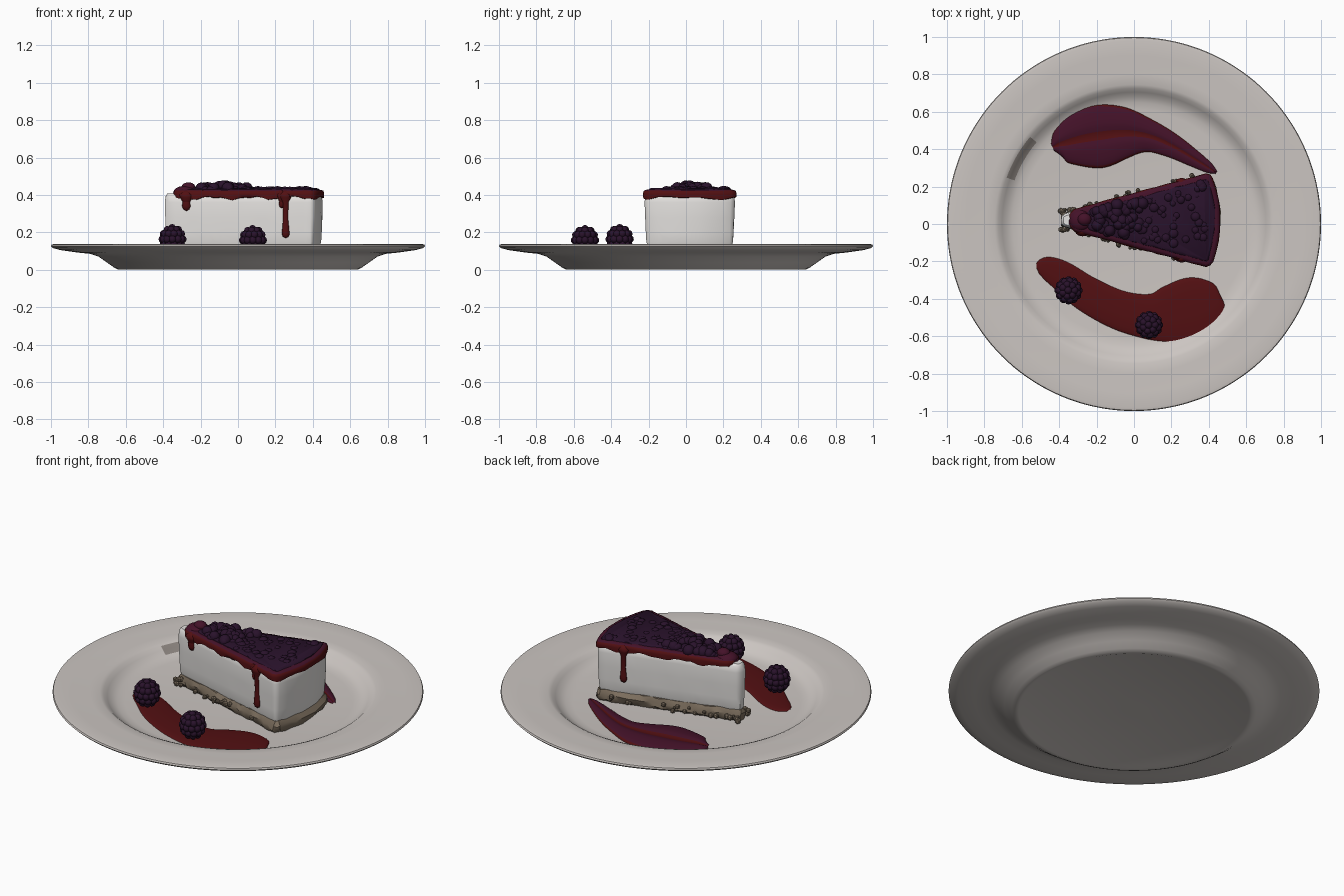
import bpy, bmesh, math, random
from mathutils import Vector, Matrix

if "Cube" in bpy.data.objects:
    bpy.data.objects.remove(bpy.data.objects["Cube"])
random.seed(4)
FLOOR = 0.07   # height of the plate's well
CY = 0.02      # the slice's centre line


def mat(name, r, g, b):
    m = bpy.data.materials.new(name)
    m.diffuse_color = (r, g, b, 1)
    m.use_nodes = True
    m.node_tree.nodes["Principled BSDF"].inputs["Base Color"].default_value = m.diffuse_color
    return m


CERAMIC = mat("warm white ceramic", 0.60, 0.56, 0.535)
STREAK = mat("grey streak", 0.27, 0.24, 0.22)
CREAM = mat("cream filling", 0.78, 0.76, 0.74)
CRUST = mat("biscuit crust", 0.20, 0.155, 0.11)
RED = mat("red sauce", 0.085, 0.005, 0.006)
MAGENTA = mat("plum sauce", 0.058, 0.006, 0.022)
BERRY = mat("dark berry", 0.022, 0.006, 0.024)


def finish(name, bm, mats, angle=45, rule=None):
    bmesh.ops.recalc_face_normals(bm, faces=bm.faces)
    if rule:
        bm.normal_update()
        for f in bm.faces:
            f.material_index = rule(f)
    me = bpy.data.meshes.new(name)
    bm.to_mesh(me)
    bm.free()
    for m in mats:
        me.materials.append(m)
    me.shade_smooth()
    me.set_sharp_from_angle(angle=math.radians(angle))
    ob = bpy.data.objects.new(name, me)
    bpy.context.collection.objects.link(ob)
    return ob


def loft(bm, rings, closed=True):
    """Skin a list of equal-length rings; cap both ends when closed."""
    vs = [[bm.verts.new(p) for p in r] for r in rings]
    n = len(vs[0])
    for a, b in zip(vs, vs[1:]):
        for i in range(n if closed else n - 1):
            j = (i + 1) % n
            bm.faces.new((a[i], a[j], b[j], b[i]))
    if closed:
        bm.faces.new(vs[0])
        bm.faces.new(vs[-1])


def lathe_rings(profile, n, sx=1, sy=1, at=(0, 0)):
    return [[(at[0] + r * sx * math.cos(2 * math.pi * i / n),
              at[1] + r * sy * math.sin(2 * math.pi * i / n), z) for i in range(n)]
            for r, z in profile]


def ball(bm, c, r, scale=(1, 1, 1), seg=10):
    m = Matrix.Translation(c) @ Matrix.Diagonal((*scale, 1))
    bmesh.ops.create_uvsphere(bm, u_segments=seg, v_segments=max(6, seg * 2 // 3), radius=r, matrix=m)


# Plate, turned from one profile
bm = bmesh.new()
loft(bm, lathe_rings([(0.05, 0.008), (0.60, 0.008), (0.622, 0), (0.64, 0), (0.66, 0.01), (0.70, 0.038),
                      (0.745, 0.07), (0.79, 0.085), (0.86, 0.092), (0.95, 0.105), (0.99, 0.116),
                      (1.0, 0.126), (0.996, 0.135), (0.98, 0.138), (0.90, 0.134), (0.80, 0.132),
                      (0.745, 0.13), (0.725, 0.122), (0.705, 0.105), (0.68, 0.086), (0.65, 0.075),
                      (0.61, FLOOR), (0.05, FLOOR)], 144))


def plate_rule(f):
    c = f.calc_center_median()
    a, r = math.degrees(math.atan2(c.y, c.x)), c.xy.length
    return int(141 < a < 160 and 0.69 < r < 0.726 and c.z > 0.085)


finish("plate", bm, [CERAMIC, STREAK], 40, plate_rule)


# Wedge outline shared by the slice layers
def half(x):
    return 0.04 + 0.205 * (x + 0.36) / 0.76


def outline(d=0.0, x0=-0.37):
    side = [(x0 - 0.02, half(x0) * 0.55)]
    side += [(x0 + (0.385 - x0) * i / 22, half(x0 + (0.385 - x0) * i / 22)) for i in range(23)]
    side += [(0.402, 0.236)]
    side += [(0.455 - 0.05 * (y / 0.24) ** 2, y) for y in (0.218, 0.17, 0.11, 0.05)]
    pts = [Vector(p) for p in side] + [Vector((x, -y)) for x, y in reversed(side)]
    out = []
    for i, p in enumerate(pts):
        t = (pts[(i + 1) % len(pts)] - pts[i - 1]).normalized()
        out.append(p + Vector((-t.y, t.x)) * d)
    return out


def layer(levels, jitter=0.0, x0=-0.37, wave=0.0):
    rings = []
    for k, (d, z) in enumerate(levels):
        ring = []
        for i, p in enumerate(outline(d, x0)):
            j = lambda: random.uniform(-jitter, jitter)
            w = wave * (math.sin(i * 0.9) + 0.6 * math.sin(i * 2.1)) if k < 2 else 0
            ring.append((p.x + j(), p.y + CY + j(), z + w + j() * 0.5))
        rings.append(ring)
    bm = bmesh.new()
    loft(bm, rings)
    return bm


# Crust with loose crumbs near the tip
bm = layer([(-0.012, FLOOR - 0.004), (0.002, 0.085), (0.004, 0.11), (-0.012, 0.135)], 0.008)
for i in range(46):
    x = -0.38 + 0.72 * random.random() ** 2
    s = random.choice((-1, 1))
    r = random.uniform(0.008, 0.018)
    c = (x + random.uniform(-0.015, 0.01), CY + s * (half(x) + random.uniform(-0.005, 0.02)),
         FLOOR + r * 0.6 + random.random() * 0.035)
    bmesh.ops.create_icosphere(bm, subdivisions=1, radius=r, matrix=Matrix.Translation(c))
finish("crust", bm, [CRUST], 35)

# Cream filling, slightly bulging
bm = layer([(-0.016, 0.125), (-0.009, 0.15), (-0.006, 0.20), (-0.002, 0.28), (0, 0.36),
            (-0.004, 0.395), (-0.014, 0.408)], 0.0012)
finish("cream_filling", bm, [CREAM], 50)

# Glaze: red on the sides, plum on top
bm = layer([(-0.004, 0.382), (0.007, 0.384), (0.009, 0.405), (0.004, 0.422), (-0.010, 0.428)],
           0.002, -0.315, 0.007)
finish("glaze", bm, [RED, MAGENTA], 60, lambda f: int(f.normal.z > 0.5))

# Dark berry topping with bumps
bm = layer([(-0.018, 0.42), (-0.022, 0.431), (-0.034, 0.436)], 0.004, -0.25)
for i in range(95):
    x = random.uniform(-0.23, 0.40)
    y = random.uniform(-1, 1) * (half(x) - 0.035)
    r = random.uniform(0.012, 0.026)
    ball(bm, (x, CY + y, 0.430), r, (1.1, 1.1, 0.7))
for i in range(34):   # piled berries toward the tip
    x = random.uniform(-0.2, 0.05)
    y = random.uniform(-1, 1) * (half(x) - 0.03)
    r = random.uniform(0.022, 0.034)
    top = 0.482 - 0.03 * abs(x + 0.08) / 0.12 - 0.02 * abs(y) / 0.1
    ball(bm, (x, CY + y, max(0.435, top - r)), r, seg=12)
finish("berry_topping", bm, [BERRY])

# Sauce blob at the tip
bm = bmesh.new()
ball(bm, (-0.285, CY, 0.415), 0.06, (1, 0.95, 0.55), 20)
ball(bm, (-0.265, CY + 0.005, 0.440), 0.034, (1.1, 1, 0.8), 16)
ball(bm, (-0.32, CY - 0.01, 0.405), 0.03, (1, 1, 0.6), 14)
finish("tip_sauce", bm, [MAGENTA])


# Drips down the cut sides
def drip(name, x, s, z, w):
    prof = [(0.002, z), (0.7 * w, z + 0.3 * w), (w, z + w), (0.9 * w, z + 2 * w),
            (0.65 * w, z + 0.45 * (0.4 - z)), (0.8 * w, 0.36), (1.4 * w, 0.385), (1.6 * w, 0.40), (0.01, 0.424)]
    bm = bmesh.new()
    loft(bm, lathe_rings(prof, 16, 1, 0.65, (x, CY + s * (half(x) - 0.002))))
    finish(name, bm, [RED], 60)


drip("front_drip_long", 0.255, -1, 0.17, 0.021)
drip("front_drip_side", 0.235, -1, 0.33, 0.016)
drip("front_drip_tip", -0.275, -1, 0.315, 0.024)
drip("back_drip", 0.255, 1, 0.20, 0.021)


# Sauce smears: domed ribs along a spine of (x, y, half width)
def smooth(p, steps):
    out = []
    q = [p[0]] + p + [p[-1]]
    for a, b, c, d in zip(q, q[1:], q[2:], q[3:]):
        for k in range(steps):
            t = k / steps
            out.append([0.5 * (2 * v + (w - u) * t + (2 * u - 5 * v + 4 * w - e) * t * t
                               + (3 * v - u - 3 * w + e) * t ** 3) for u, v, w, e in zip(a, b, c, d)])
    return out + [p[-1]]


def smear(name, spine, height, groove, mats, stripe):
    pts = smooth([list(p) for p in spine], 6)
    top = max(p[2] for p in pts)
    n = 25
    rings = []
    for i, (x, y, w) in enumerate(pts):
        a, b = pts[max(i - 1, 0)], pts[min(i + 1, len(pts) - 1)]
        t = Vector((b[0] - a[0], b[1] - a[1])).normalized()
        ring = []
        for k in range(n):
            u = -math.cos(math.pi * k / (n - 1))
            h = height * min(1, (w / top) ** 0.5) * (1 - u * u) ** 0.4
            h *= 1 - groove * math.exp(-(u / 0.2) ** 2)
            ring.append((x - t.y * w * u, y + t.x * w * u, FLOOR - 0.002 + h))
        rings.append(ring)
    bm = bmesh.new()
    loft(bm, rings, False)
    bm.faces.ensure_lookup_table()
    for i, f in enumerate(bm.faces):
        u = abs((i % (n - 1)) - (n - 2) / 2) / ((n - 2) / 2)
        f.material_index = int(stripe and 0.1 < u < 0.78)
    finish(name, bm, mats, 70)


smear("front_smear", [(-0.522, -0.225, 0.012), (-0.50, -0.226, 0.042), (-0.455, -0.238, 0.064),
                      (-0.38, -0.28, 0.08), (-0.25, -0.375, 0.095), (-0.08, -0.46, 0.105),
                      (0.08, -0.495, 0.122), (0.20, -0.485, 0.16), (0.32, -0.46, 0.176),
                      (0.41, -0.445, 0.145), (0.46, -0.44, 0.09), (0.486, -0.435, 0.015)],
      0.02, 0, [RED], False)
smear("back_smear", [(-0.435, 0.41, 0.02), (-0.40, 0.425, 0.08), (-0.36, 0.435, 0.118),
                     (-0.28, 0.455, 0.155), (-0.18, 0.472, 0.172), (-0.05, 0.485, 0.14),
                     (0.08, 0.47, 0.088), (0.20, 0.42, 0.065), (0.32, 0.35, 0.045),
                     (0.40, 0.30, 0.028), (0.44, 0.275, 0.008)],
      0.035, 0.35, [RED, MAGENTA], True)


# Whole berries made of rings of drupelets
def whole_berry(name, x, y, z):
    bm = bmesh.new()
    ball(bm, (x, y, z), 0.064, seg=16)
    for k, (lat, n) in enumerate([(-55, 7), (-28, 11), (0, 12), (28, 11), (56, 7), (88, 1)]):
        la = math.radians(lat)
        for i in range(n):
            a = 2 * math.pi * (i + 0.5 * (k % 2)) / n
            c = Vector((math.cos(la) * math.cos(a), math.cos(la) * math.sin(a), 1.1 * math.sin(la)))
            ball(bm, Vector((x, y, z)) + c * 0.055, 0.021)
    finish(name, bm, [BERRY])


whole_berry("left_berry", -0.35, -0.355, 0.163)
whole_berry("right_berry", 0.08, -0.54, 0.158)
